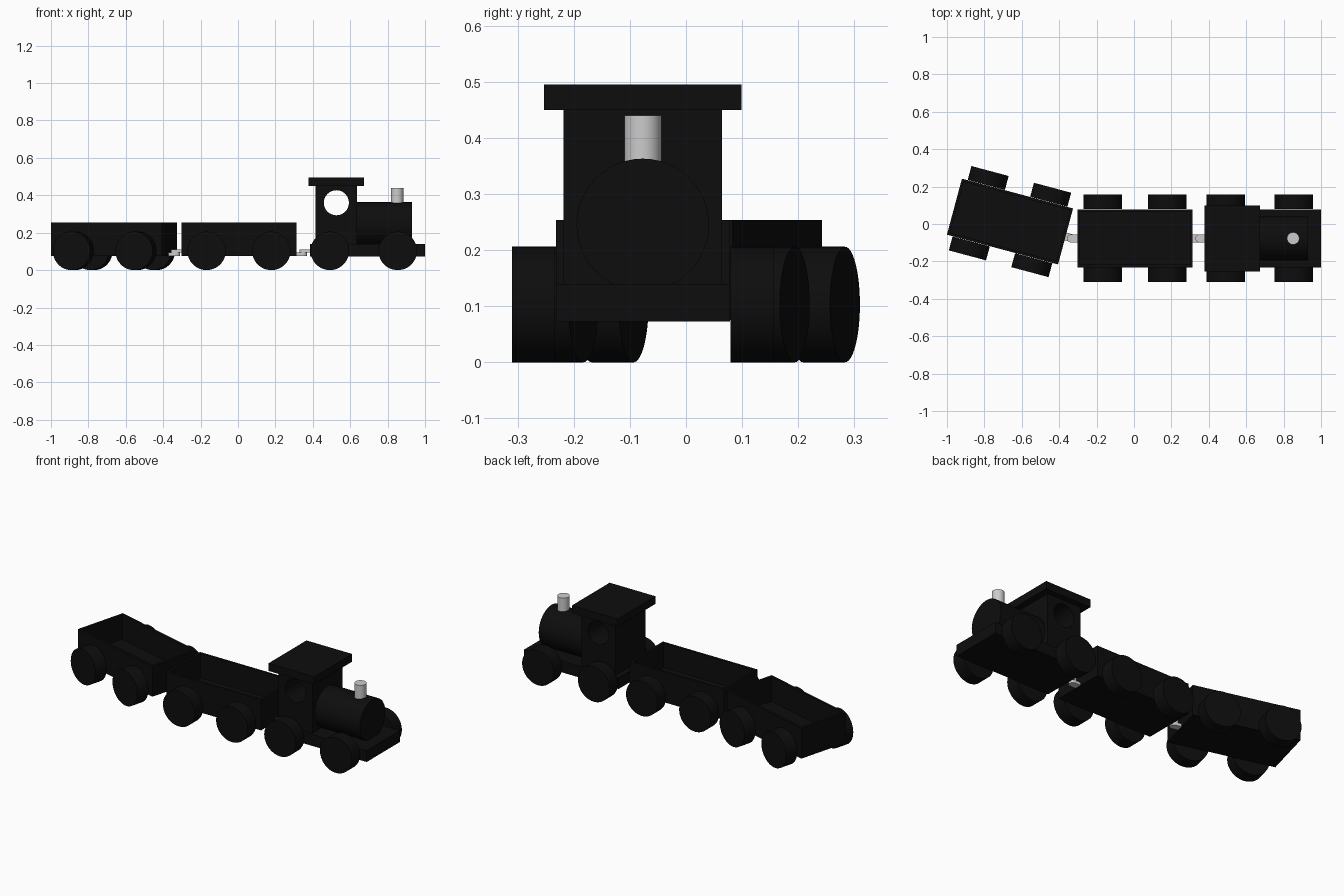
import bpy, bmesh
from math import pi, radians, sin, cos
from mathutils import Matrix, Vector

old = bpy.data.objects.get("Cube")
if old:
    bpy.data.objects.remove(old, do_unlink=True)


def material(name, value):
    mat = bpy.data.materials.new(name)
    mat.use_nodes = True
    color = (value, value, value, 1)
    mat.diffuse_color = color
    mat.node_tree.nodes["Principled BSDF"].inputs["Base Color"].default_value = color
    return mat


BLACK = material("black paint", 0.004)
GREY = material("light grey metal", 0.6)
T = Matrix.Translation
TURN = {"x": Matrix.Rotation(pi / 2, 4, "Y"),
        "y": Matrix.Rotation(pi / 2, 4, "X"),
        "z": Matrix.Identity(4)}


def finish(name, bm, mat, car, smooth=False):
    bmesh.ops.recalc_face_normals(bm, faces=bm.faces)
    mesh = bpy.data.meshes.new(name)
    bm.to_mesh(mesh)
    bm.free()
    mesh.materials.append(mat)
    ob = bpy.data.objects.new(name, mesh)
    bpy.context.collection.objects.link(ob)
    ob.matrix_world = car
    if smooth:
        bpy.ops.object.select_all(action="DESELECT")
        ob.select_set(True)
        bpy.context.view_layer.objects.active = ob
        bpy.ops.object.shade_smooth_by_angle(angle=radians(35))
    return ob


def box_mesh(x0, x1, half_width, z0, z1):
    bm = bmesh.new()
    size = Matrix.Diagonal((x1 - x0, 2 * half_width, z1 - z0, 1))
    bmesh.ops.create_cube(bm, size=1, matrix=T(((x0 + x1) / 2, 0, (z0 + z1) / 2)) @ size)
    return bm


def cylinder(name, center, radius, length, axis, mat, car):
    bm = bmesh.new()
    bmesh.ops.create_cone(bm, cap_ends=True, segments=48, radius1=radius, radius2=radius,
                          depth=length, matrix=T(center) @ TURN[axis])
    return finish(name, bm, mat, car, True)


def wheels(prefix, xs, car):
    for end, x in zip(("rear", "front"), xs):
        for side, s in (("left", 1), ("right", -1)):
            cylinder(f"{prefix}_{end}_{side}_wheel", (x, s * 0.195, 0.103),
                     0.103, 0.077, "y", BLACK, car)


def hook(name, x, direction, z, car):
    # flat coupling tongue with a rounded tip
    bm = bmesh.new()
    r, reach = 0.021, 0.036
    pts = [(-0.01, -r), *[(reach + r * sin(a), -r * cos(a))
                          for a in (pi * i / 12 for i in range(13))], (-0.01, r)]
    face = bm.faces.new([bm.verts.new((x + direction * px, py, z)) for px, py in pts])
    out = bmesh.ops.extrude_face_region(bm, geom=[face])
    top = [v for v in out["geom"] if isinstance(v, bmesh.types.BMVert)]
    bmesh.ops.translate(bm, verts=top, vec=(0, 0, 0.017))
    finish(name, bm, GREY, car)


HALF = 0.3075
LOW, HIGH = 0.076, 0.094


def wagon(prefix, car):
    # open tray with thin walls
    bm = box_mesh(-HALF, HALF, 0.155, 0.075, 0.254)
    top = max(bm.faces, key=lambda f: f.calc_center_median().z)
    bmesh.ops.inset_region(bm, faces=[top], thickness=0.02)
    out = bmesh.ops.extrude_face_region(bm, geom=[top])
    inner = [v for v in out["geom"] if isinstance(v, bmesh.types.BMVert)]
    if top.is_valid:
        bmesh.ops.delete(bm, geom=[top], context="FACES_ONLY")
    bmesh.ops.translate(bm, verts=inner, vec=(0, 0, -0.144))
    finish(prefix + "_tray", bm, BLACK, car)
    wheels(prefix, (-0.173, 0.173), car)
    hook(prefix + "_front_hook", HALF, 1, LOW, car)


# Wagons
middle = T((0.005, -0.077, 0))
last = T((-0.663, 0.013, 0)) @ Matrix.Rotation(radians(-15), 4, "Z")
wagon("middle_wagon", middle)
wagon("last_wagon", last)
hook("middle_wagon_rear_hook", -HALF, -1, HIGH, middle)

# Engine
engine = T((0, -0.077, 0))
finish("engine_base", box_mesh(0.385, 1.0, 0.155, 0.073, 0.14), BLACK, engine)
wheels("engine", (0.491, 0.854), engine)
hook("engine_rear_hook", 0.385, -1, HIGH, engine)
cylinder("boiler", (0.78, 0, 0.245), 0.118, 0.3, "x", BLACK, engine)
cylinder("chimney", (0.851, 0, 0.39), 0.033, 0.1, "z", GREY, engine)
finish("cab_roof", box_mesh(0.376, 0.674, 0.176, 0.45, 0.495), BLACK, engine)

# Cab with a round window through both sides
cab = finish("cab", box_mesh(0.415, 0.636, 0.141, 0.14, 0.45), BLACK, engine)
cutter = cylinder("window_cutter", (0.526, 0, 0.36), 0.067, 0.5, "y", BLACK, engine)
cutter.hide_render = True
cut = cab.modifiers.new("window", "BOOLEAN")
cut.operation = "DIFFERENCE"
cut.solver = "EXACT"
cut.object = cutter
bpy.ops.object.select_all(action="DESELECT")
cab.select_set(True)
bpy.context.view_layer.objects.active = cab
bpy.ops.object.modifier_apply(modifier=cut.name)
bpy.data.objects.remove(cutter, do_unlink=True)
bpy.ops.object.shade_smooth_by_angle(angle=radians(35))
